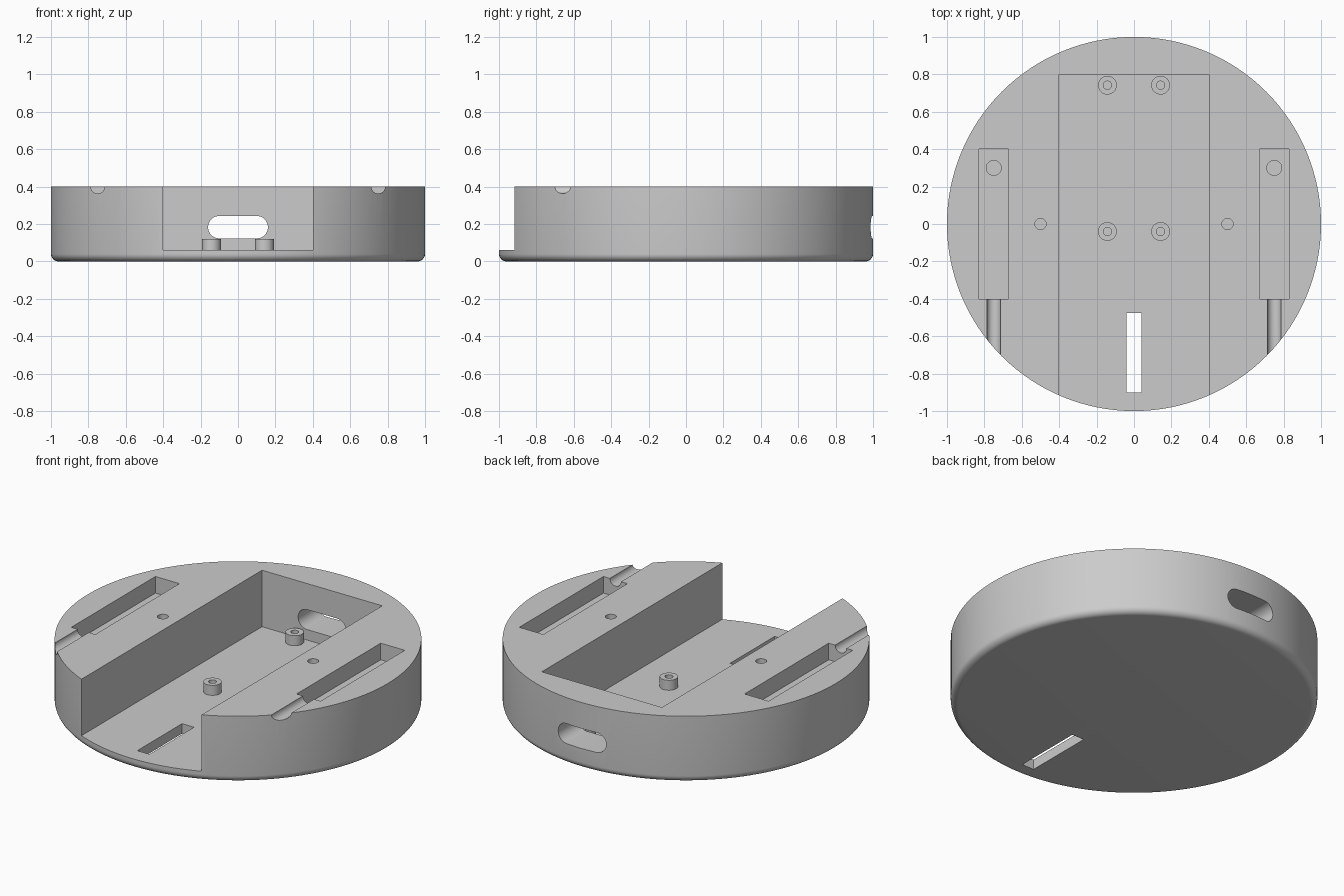
import bpy, bmesh, math

old = bpy.data.objects.get("Cube")
if old:
    bpy.data.objects.remove(old, do_unlink=True)

GREY = (0.6, 0.6, 0.6, 1)
mat = bpy.data.materials.new("plain grey")
mat.use_nodes = True
mat.diffuse_color = GREY
mat.node_tree.nodes["Principled BSDF"].inputs["Base Color"].default_value = GREY


def finish(name, bm):
    bmesh.ops.recalc_face_normals(bm, faces=bm.faces)
    mesh = bpy.data.meshes.new(name)
    bm.to_mesh(mesh)
    bm.free()
    mesh.materials.append(mat)
    ob = bpy.data.objects.new(name, mesh)
    bpy.context.collection.objects.link(ob)
    return ob


def activate(ob):
    bpy.ops.object.select_all(action='DESELECT')
    ob.select_set(True)
    bpy.context.view_layer.objects.active = ob


def lathe(name, profile, segments):
    """Spin a closed (radius, height) outline about z."""
    bm = bmesh.new()
    verts = [bm.verts.new((r, 0, z)) for r, z in profile]
    edges = [bm.edges.new((a, b)) for a, b in zip(verts, verts[1:] + verts[:1])]
    bmesh.ops.spin(bm, geom=verts + edges, axis=(0, 0, 1), cent=(0, 0, 0),
                   angle=math.tau, steps=segments)
    bmesh.ops.remove_doubles(bm, verts=bm.verts, dist=0.0001)
    return finish(name, bm)


def prism(name, outline, low, high, axis='Z'):
    """Extrude an outline along z, or an (x, z) outline along y."""
    place = (lambda a, b, c: (a, b, c)) if axis == 'Z' else (lambda a, b, c: (a, c, b))
    bm = bmesh.new()
    ends = [[bm.verts.new(place(a, b, c)) for a, b in outline] for c in (low, high)]
    for end in ends:
        bm.faces.new(end)
    n = len(outline)
    for i in range(n):
        j = (i + 1) % n
        bm.faces.new((ends[0][i], ends[0][j], ends[1][j], ends[1][i]))
    return finish(name, bm)


def rect(x0, x1, y0, y1):
    return [(x0, y0), (x1, y0), (x1, y1), (x0, y1)]


def circle(x, y, r, n=32, stretch=0):
    """Circle, or a stadium when its halves are pulled apart along x."""
    pts = []
    for half, side in ((-0.5, 1), (0.5, -1)):
        for i in range(n // 2 + 1):
            a = math.pi * (half + 2 * i / n)
            pts.append((x + side * stretch + r * math.cos(a), y + r * math.sin(a)))
    return pts if stretch else pts[:n // 2] + pts[n // 2 + 1:-1]


def cut(target, cutter):
    activate(target)
    mod = target.modifiers.new("cut", 'BOOLEAN')
    mod.operation = 'DIFFERENCE'
    mod.solver = 'EXACT'
    mod.object = cutter
    bpy.ops.object.modifier_apply(modifier=mod.name)
    bpy.data.objects.remove(cutter, do_unlink=True)


# Round body with a filleted bottom edge
TOP, FLOOR, FILLET = 0.4, 0.06, 0.04
steps = 8
outline = [(0, 0)]
for i in range(steps + 1):
    a = math.pi / 2 * i / steps
    outline.append((1 - FILLET + FILLET * math.sin(a), FILLET - FILLET * math.cos(a)))
outline += [(1, TOP), (0, TOP)]
body = lathe("round_body", outline, 128)

# Open central channel, cable slot in its floor, rounded port in the back wall
cut(body, prism("channel_cutter", rect(-0.4, 0.4, -1.2, 0.8), FLOOR, 0.6))
cut(body, prism("slot_cutter", rect(-0.04, 0.04, -0.9, -0.475), -0.1, 0.2))
cut(body, prism("port_cutter", circle(0, 0.183, 0.06, 32, 0.1), 0.7, 1.2, 'Y'))

# Side pockets with a floor hole, front grooves and small screw holes
for s in (-1, 1):
    x = 0.75 * s
    cut(body, prism("pocket_cutter", rect(x - 0.08, x + 0.08, -0.4, 0.4), 0.3, 0.6))
    cut(body, prism("pocket_hole_cutter", circle(x, 0.3, 0.04), 0.2, 0.35))
    cut(body, prism("groove_cutter", circle(x, TOP, 0.037), -1.1, -0.35, 'Y'))
    cut(body, prism("screw_hole_cutter", circle(0.5 * s, 0, 0.03), 0.2, 0.6))
activate(body)
bpy.ops.object.shade_smooth_by_angle(angle=math.radians(30))

# Hollow mounting posts on the channel floor
for side, x in (("right", -0.142), ("left", 0.142)):
    for end, y in (("front", -0.04), ("back", 0.742)):
        post = lathe(f"{end}_{side}_post",
                     [(0.022, 0.05), (0.05, 0.05), (0.05, 0.12), (0.022, 0.12)], 32)
        post.location = (x, y, 0)
        activate(post)
        bpy.ops.object.shade_smooth_by_angle(angle=math.radians(30))
